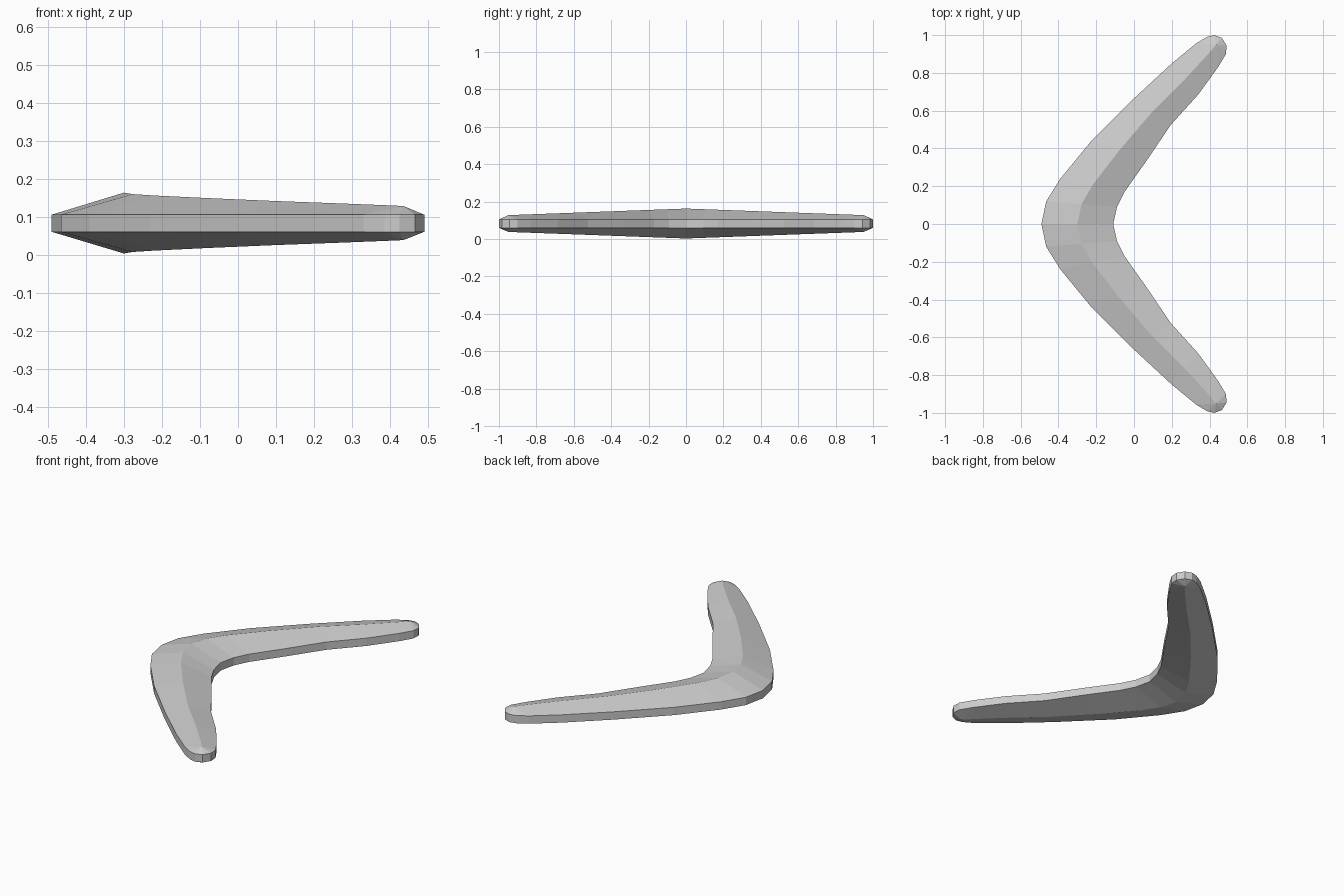
import bpy
import bmesh
from mathutils import Vector

cube = bpy.data.objects.get("Cube")
if cube:
    bpy.data.objects.remove(cube, do_unlink=True)

grey = bpy.data.materials.new("light grey")
grey.use_nodes = True
colour = (0.6, 0.6, 0.6, 1.0)
grey.diffuse_color = colour
grey.node_tree.nodes["Principled BSDF"].inputs["Base Color"].default_value = colour

# Half outline from the elbow to one wing tip: outer edge, rounded tip, inner edge
outer = [(-.49, 0), (-.465, .12), (-.39, .24), (-.23, .435), (0, .665), (.2, .85), (.33, .957)]
tip = [(.385, .99), (.425, 1), (.465, .985), (.49, .945), (.487, .9)]
inner = [(-.11, 0), (-.09, .09), (-.05, .17), (.07, .34), (.195, .525), (.34, .685), (.445, .83)]
tip_centre = (.435, .95)

RIM_LOW, RIM_HIGH, MIDDLE = 0.06, 0.105, 0.083


def ridge_height(y):
    """Half thickness, tapering from the elbow to the tips."""
    return 0.08 - 0.037 * y


bm = bmesh.new()


def add_shell(side):
    """One faceted face of the wing: side is 1 for the top and -1 for the bottom."""
    rim_z = RIM_HIGH if side > 0 else RIM_LOW

    def ridge(p):
        return bm.verts.new((p[0], p[1], MIDDLE + side * ridge_height(p[1])))

    def rim(points):
        return [bm.verts.new((x, y, rim_z)) for x, y in points]

    out, end, inn = rim(outer), rim(tip), rim(inner)
    crest = [ridge((Vector(a) + Vector(b)) / 2) for a, b in zip(outer, inner)]
    crest.append(ridge(tip_centre))
    for i in range(len(out) - 1):
        bm.faces.new((out[i], out[i + 1], crest[i + 1], crest[i]))
        bm.faces.new((crest[i], crest[i + 1], inn[i + 1], inn[i]))
    # Rounded tip as a fan round the end of the ridge
    fan = [out[-1]] + end + [inn[-1]]
    for a, b in zip(fan, fan[1:]):
        bm.faces.new((a, b, crest[-1]))
    bm.faces.new((out[-1], crest[-1], crest[-2]))
    bm.faces.new((inn[-1], crest[-2], crest[-1]))
    return out + end + inn[::-1]


# Top and bottom shells joined by the upright rim
upper, lower = add_shell(1), add_shell(-1)
for i in range(len(upper) - 1):
    bm.faces.new((upper[i], upper[i + 1], lower[i + 1], lower[i]))

# Mirror the second wing and weld it at the elbow
copy = bmesh.ops.duplicate(bm, geom=bm.verts[:] + bm.edges[:] + bm.faces[:])["geom"]
for v in copy:
    if isinstance(v, bmesh.types.BMVert):
        v.co.y = -v.co.y
bmesh.ops.remove_doubles(bm, verts=bm.verts[:], dist=0.0005)
bmesh.ops.recalc_face_normals(bm, faces=bm.faces[:])

mesh = bpy.data.meshes.new("curved_throwing_stick")
bm.to_mesh(mesh)
bm.free()
mesh.materials.append(grey)
stick = bpy.data.objects.new("curved_throwing_stick", mesh)
bpy.context.collection.objects.link(stick)
